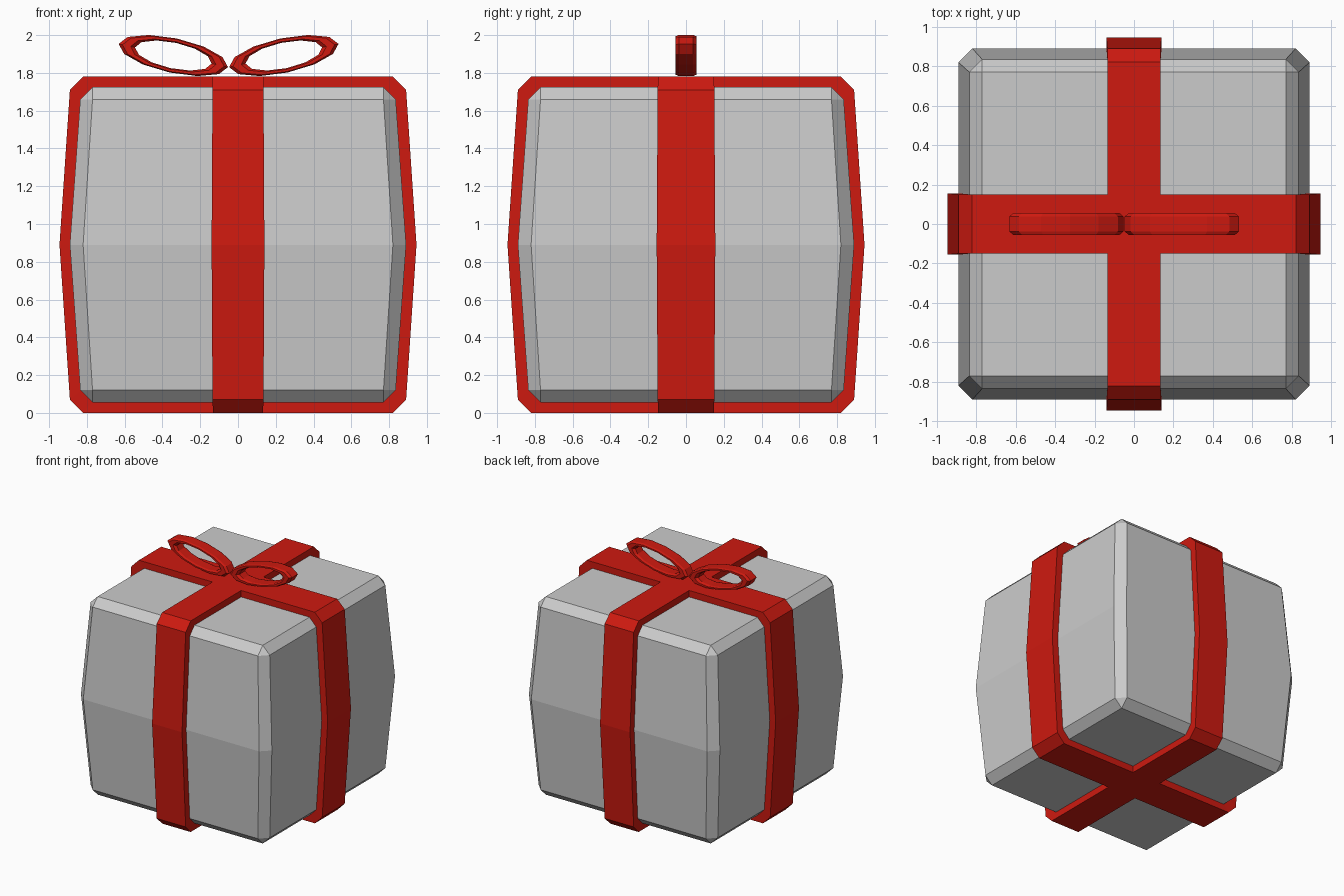
import bpy, bmesh, math
from mathutils import Vector, Matrix

if "Cube" in bpy.data.objects:
    bpy.data.objects.remove(bpy.data.objects["Cube"])

red = bpy.data.materials.new("ribbon_red")
red.diffuse_color = (0.62, 0.01, 0.005, 1)
red.use_nodes = True
red.node_tree.nodes["Principled BSDF"].inputs["Base Color"].default_value = red.diffuse_color


def make(name, rings, closed, mat=None, matrix=None):
    """Skin a list of equal-length vertex rings into a mesh object."""
    bm = bmesh.new()
    vs = [[bm.verts.new(p) for p in r] for r in rings]
    n, m = len(vs), len(vs[0])
    for i in range(n if closed else n - 1):
        a, b = vs[i], vs[(i + 1) % n]
        for j in range(m):
            k = (j + 1) % m
            bm.faces.new((a[j], a[k], b[k], b[j]))
    if not closed:
        bm.faces.new(vs[0])
        bm.faces.new(vs[-1])
    if matrix:
        bm.transform(matrix)
    bmesh.ops.remove_doubles(bm, verts=bm.verts, dist=1e-4)
    bmesh.ops.recalc_face_normals(bm, faces=bm.faces)
    me = bpy.data.meshes.new(name)
    bm.to_mesh(me)
    bm.free()
    ob = bpy.data.objects.new(name, me)
    bpy.context.collection.objects.link(ob)
    if mat:
        me.materials.append(mat)
    return ob


# Bulging box with chamfered edges: octagonal rings (z, outer, inner)
def octagon(z, a, b):
    return [(a, -b, z), (a, b, z), (b, a, z), (-b, a, z),
            (-a, b, z), (-a, -b, z), (-b, -a, z), (b, -a, z)]


levels = [(0.055, 0.77, 0.77), (0.12, 0.835, 0.77), (0.89, 0.89, 0.82),
          (1.66, 0.835, 0.77), (1.725, 0.77, 0.77)]
make("gift_box", [octagon(*l) for l in levels], False)

# Ribbon bands: thick loops around the box, slightly wider at mid height
outer = [(0.82, 0), (0.89, 0.07), (0.945, 0.89), (0.89, 1.71), (0.82, 1.78)]
inner = [(0.765, 0.065), (0.825, 0.125), (0.88, 0.89), (0.825, 1.655), (0.765, 1.715)]


def band(name, w, angle):
    widths = [w * 0.98, w, w * 1.035, w, w * 0.99]
    half = list(zip(outer, inner, widths))
    loop = half + [((-o[0], o[1]), (-i[0], i[1]), t) for o, i, t in reversed(half)]
    rings = [[(o[0], -t, o[1]), (o[0], t, o[1]), (i[0], t, i[1]), (i[0], -t, i[1])]
             for o, i, t in loop]
    return make(name, rings, True, red, Matrix.Rotation(angle, 4, 'Z'))


ribbon = band("ribbon", 0.15, 0)
cross = band("ribbon_cross_helper", 0.135, math.pi / 2)
mod = ribbon.modifiers.new("join_bands", 'BOOLEAN')
mod.operation, mod.solver, mod.object = 'UNION', 'EXACT', cross
bpy.context.view_layer.objects.active = ribbon
bpy.ops.object.modifier_apply(modifier=mod.name)
bpy.data.objects.remove(cross)

# Bow: two tilted elliptical loops with a bevelled strip section
section = [(1, -0.038), (1, 0.038), (0.93, 0.055), (0.78, 0.055),
           (0.70, 0.038), (0.70, -0.038), (0.78, -0.055), (0.93, -0.055)]
for name, side in (("bow_loop_left", -1), ("bow_loop_right", 1)):
    rings = []
    for i in range(12):
        t = 2 * math.pi * i / 12
        rings.append([(0.296 * s * math.cos(t), y, 0.092 * (s + (1 - s) * 0.15) * math.sin(t))
                      for s, y in section])
    place = (Matrix.Translation((-0.05 + side * 0.2925, 0, 1.892))
             @ Matrix.Rotation(-side * math.radians(12), 4, 'Y'))
    make(name, rings, True, red, place)
